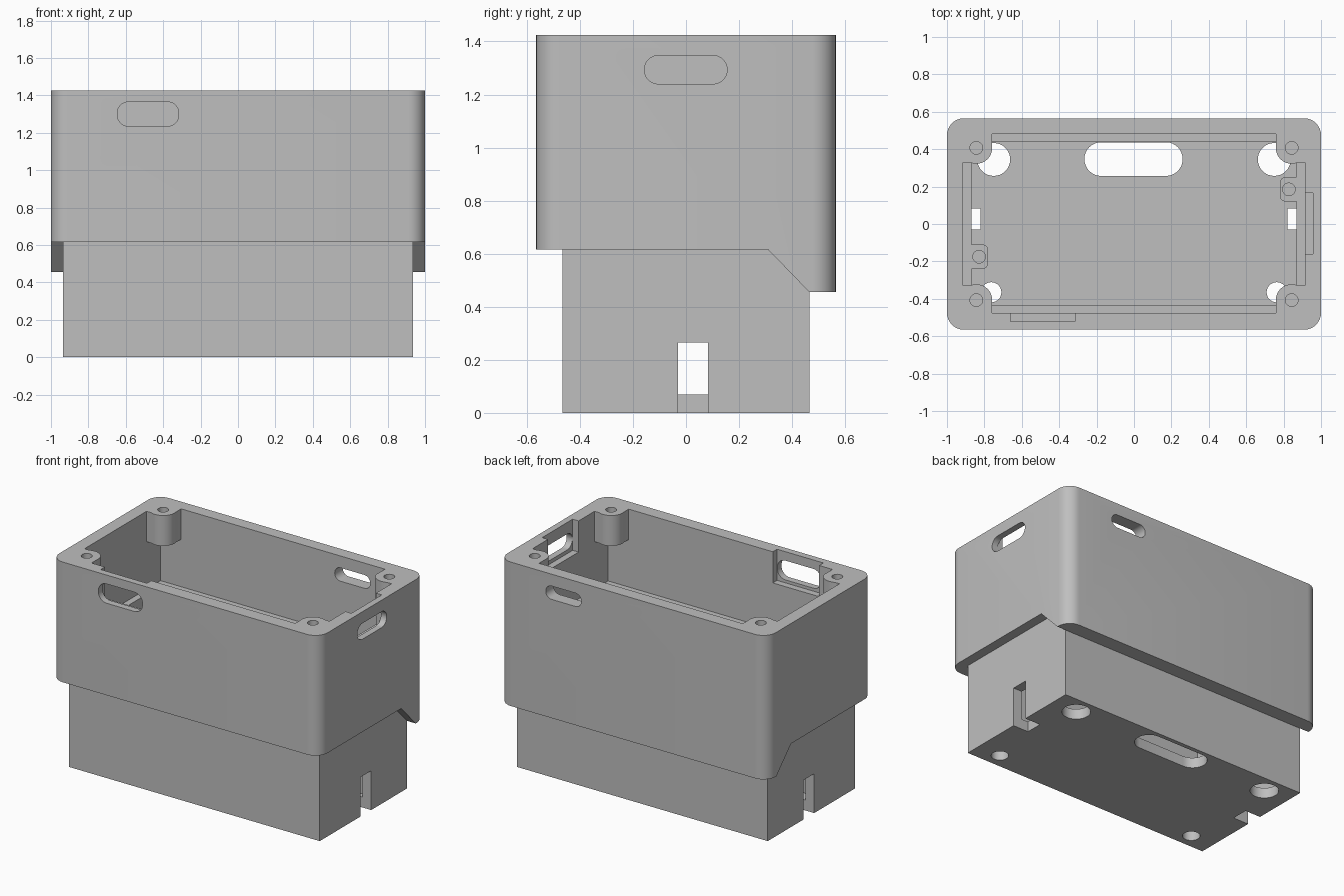
import bpy, bmesh, math
from mathutils import Matrix

cube = bpy.data.objects.get("Cube")
if cube:
    bpy.data.objects.remove(cube, do_unlink=True)

grey = bpy.data.materials.new("plain grey")
grey.use_nodes = True
grey.diffuse_color = (0.52, 0.52, 0.52, 1)
grey.node_tree.nodes["Principled BSDF"].inputs["Base Color"].default_value = (0.52, 0.52, 0.52, 1)

# Axis frames: profile plane plus extrusion direction
FRAMES = {
    "z": Matrix.Identity(3),
    "x": Matrix(((0, 0, 1), (1, 0, 0), (0, 1, 0))),
    "y": Matrix(((1, 0, 0), (0, 0, 1), (0, 1, 0))),
}


def prism(name, profile, low, high, axis="z"):
    """Extrude a flat profile along an axis."""
    bm = bmesh.new()
    frame = FRAMES[axis]
    face = bm.faces.new([bm.verts.new(frame @ Matrix.Translation((u, v, low)).to_translation())
                         for u, v in profile])
    out = bmesh.ops.extrude_face_region(bm, geom=[face])
    moved = [g for g in out["geom"] if isinstance(g, bmesh.types.BMVert)]
    bmesh.ops.translate(bm, verts=moved, vec=frame @ Matrix.Translation((0, 0, high - low)).to_translation())
    bmesh.ops.recalc_face_normals(bm, faces=bm.faces)
    mesh = bpy.data.meshes.new(name)
    bm.to_mesh(mesh)
    bm.free()
    mesh.materials.append(grey)
    ob = bpy.data.objects.new(name, mesh)
    bpy.context.collection.objects.link(ob)
    return ob


def rect(u0, u1, v0, v1, r=0.0, steps=8):
    """Rectangle profile with optional round corners."""
    if not r:
        return [(u0, v0), (u1, v0), (u1, v1), (u0, v1)]
    pts = []
    for k, (u, v) in enumerate([(u1 - r, v1 - r), (u0 + r, v1 - r), (u0 + r, v0 + r), (u1 - r, v0 + r)]):
        for i in range(steps + 1):
            a = math.pi / 2 * (k + i / steps)
            pts.append((u + r * math.cos(a), v + r * math.sin(a)))
    return pts


def circle(u, v, r, n=32):
    return [(u + r * math.cos(math.tau * i / n), v + r * math.sin(math.tau * i / n)) for i in range(n)]


def combine(target, tool, operation="DIFFERENCE"):
    """Apply a boolean and discard the tool."""
    tool.hide_render = True
    mod = target.modifiers.new("combine", "BOOLEAN")
    mod.operation, mod.solver, mod.object = operation, "EXACT", tool
    bpy.context.view_layer.objects.active = target
    bpy.ops.object.modifier_apply(modifier=mod.name)
    bpy.data.objects.remove(tool, do_unlink=True)


# Outer form: wide rounded upper part with a lip at the back, on a narrower base
body = prism("enclosure", rect(-1, 1, -0.565, 0.565, 0.09), 0.455, 1.425)
under = [(-0.7, 0.3), (0.465, 0.3), (0.465, 0.455), (0.31, 0.615), (-0.7, 0.615)]
combine(body, prism("underside_cutter", under, -1.2, 1.2, "x"))
combine(body, prism("base", rect(-0.935, 0.935, -0.465, 0.465), 0, 0.75), "UNION")

# Lower cavity, leaving two screw posts on the side walls
lower = prism("lower_cavity", rect(-0.87, 0.87, -0.435, 0.44), 0.07, 0.95)
posts = [(-1, -0.175), (1, 0.185)]
for side, y in posts:
    xs = sorted((side * 0.78, side * 1.0))
    combine(lower, prism("post", rect(xs[0], xs[1], y - 0.065, y + 0.065, 0.03), 0, 0.9))

# Upper cavity, leaving four corner bosses
upper = prism("upper_cavity", rect(-0.913, 0.913, -0.475, 0.48), 0.9, 1.6)
corners = [(sx, sy) for sx in (-1, 1) for sy in (-1, 1)]
for sx, sy in corners:
    x, y = sx * 0.843, sy * 0.407
    xa = sorted((x, sx * 1.1))
    ya = sorted((y, sy * 0.7))
    xb = sorted((sx * 0.76, sx * 1.1))
    yb = sorted((sy * 0.33, sy * 0.7))
    combine(upper, prism("boss", circle(x, y, 0.085), 1.22, 1.8))
    combine(upper, prism("boss_side", rect(*xa, *yb), 1.22, 1.81))
    combine(upper, prism("boss_back", rect(*xb, *ya), 1.22, 1.82))
combine(body, lower)
combine(body, upper)

# Blind screw holes in bosses and posts
for sx, sy in corners:
    combine(body, prism("boss_hole", circle(sx * 0.843, sy * 0.407, 0.034, 20), 1.26, 1.5))
for side, y in posts:
    combine(body, prism("post_hole", circle(side * 0.828, y, 0.034, 20), 0.7, 0.93))

# Floor openings
for side in (-1, 1):
    combine(body, prism("rear_floor_hole", circle(side * 0.75, 0.345, 0.088), -0.1, 0.2))
    combine(body, prism("front_floor_hole", circle(side * 0.763, -0.365, 0.054), -0.1, 0.2))
    xs = sorted((side * 0.82, side * 1.1))
    combine(body, prism("side_slot", rect(*xs, -0.03, 0.083), -0.1, 0.265))
combine(body, prism("floor_slot", rect(-0.265, 0.26, 0.257, 0.437, 0.089), -0.1, 0.2))

# Recessed pockets open to the rim
combine(body, prism("front_pocket", rect(-0.66, -0.315, -0.52, -0.45), 1.215, 1.6))
combine(body, prism("side_pocket", rect(0.88, 0.957, -0.16, 0.165), 1.215, 1.6))

# Connector slots through the upper walls
combine(body, prism("front_slot", rect(-0.645, -0.317, 1.235, 1.365, 0.06), -0.7, -0.45, "y"))
combine(body, prism("back_slot", rect(0.385, 0.65, 1.255, 1.345, 0.044), 0.45, 0.7, "y"))
combine(body, prism("side_port", rect(-0.157, 0.155, 1.24, 1.347, 0.053), 0.88, 1.1, "x"))

# Shading
bpy.ops.object.select_all(action="DESELECT")
body.select_set(True)
bpy.context.view_layer.objects.active = body
bpy.ops.object.shade_smooth_by_angle(angle=math.radians(30))
